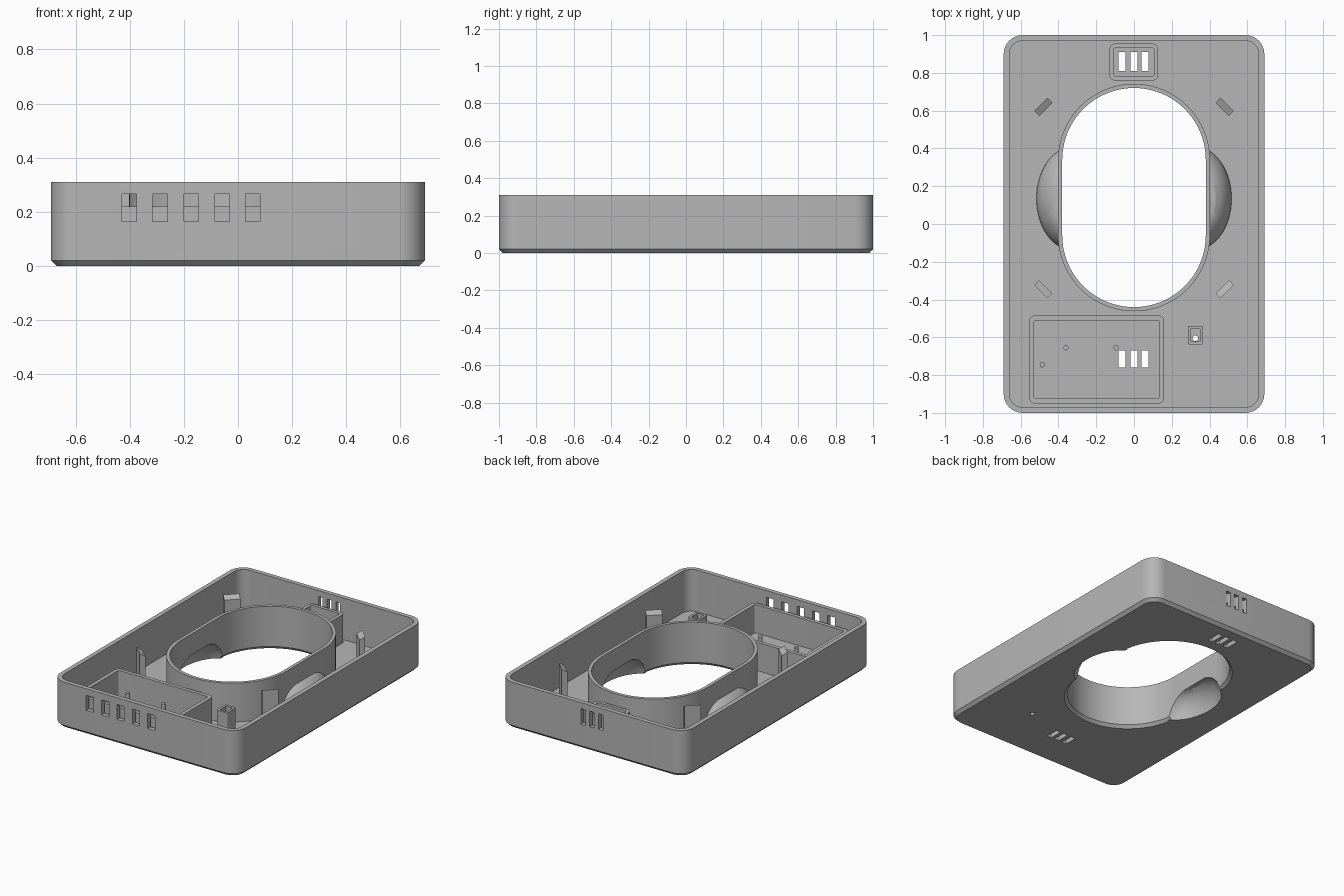
import bpy, bmesh, math
from mathutils import Matrix, Vector

if "Cube" in bpy.data.objects:
    bpy.data.objects.remove(bpy.data.objects["Cube"])

grey = bpy.data.materials.new("plain grey")
grey.diffuse_color = (0.47, 0.47, 0.47, 1)
grey.use_nodes = True
grey.node_tree.nodes["Principled BSDF"].inputs["Base Color"].default_value = grey.diffuse_color
CY = 0.14          # centre of the large opening
FLOOR = 0.03
TOP = 0.31


def make(name, bm):
    bmesh.ops.recalc_face_normals(bm, faces=bm.faces)
    me = bpy.data.meshes.new(name)
    bm.to_mesh(me)
    bm.free()
    me.materials.append(grey)
    ob = bpy.data.objects.new(name, me)
    bpy.context.collection.objects.link(ob)
    return ob


def loft(name, loops, ring=False):
    """Skin a stack of (outline, z); ring joins the last loop to the first."""
    bm = bmesh.new()
    vs = [[bm.verts.new((x, y, z)) for x, y in pts] for pts, z in loops]
    pairs = list(zip(vs, vs[1:])) + ([(vs[-1], vs[0])] if ring else [])
    for a, b in pairs:
        for i in range(len(a)):
            j = (i + 1) % len(a)
            bm.faces.new((a[i], a[j], b[j], b[i]))
    if not ring:
        bm.faces.new(vs[0])
        bm.faces.new(vs[-1])
    return make(name, bm)


def rounded(x0, x1, y0, y1, r, n=8):
    pts = []
    for k, (cx, cy) in enumerate([(x1 - r, y1 - r), (x0 + r, y1 - r),
                                  (x0 + r, y0 + r), (x1 - r, y0 + r)]):
        for i in range(n + 1):
            a = math.pi / 2 * (k + i / n)
            pts.append((cx + r * math.cos(a), cy + r * math.sin(a)))
    return pts


def stadium(r):
    return rounded(-r, r, CY - 0.2 - r, CY + 0.2 + r, r, 20)


def ellipse(cx, cy, rx, ry, n=64):
    return [(cx + rx * math.cos(2 * math.pi * i / n),
             cy + ry * math.sin(2 * math.pi * i / n)) for i in range(n)]


def boxes(name, specs):
    bm = bmesh.new()
    for x0, x1, y0, y1, z0, z1 in specs:
        m = Matrix.Translation(((x0 + x1) / 2, (y0 + y1) / 2, (z0 + z1) / 2)) \
            @ Matrix.Diagonal((x1 - x0, y1 - y0, z1 - z0, 1))
        bmesh.ops.create_cube(bm, size=1, matrix=m)
    return make(name, bm)


def cut(ob, *cutters):
    for c in cutters:
        m = ob.modifiers.new("cut", 'BOOLEAN')
        m.operation, m.solver, m.object = 'DIFFERENCE', 'EXACT', c
    dg = bpy.context.evaluated_depsgraph_get()
    me = bpy.data.meshes.new_from_object(ob.evaluated_get(dg))
    ob.modifiers.clear()
    ob.data = me


def walls(name, x0, x1, y0, y1, t, r, top):
    """Open rectangular enclosure standing on the floor."""
    outer = rounded(x0, x1, y0, y1, r)
    inner = rounded(x0 + t, x1 - t, y0 + t, y1 - t, r * 0.4)
    return loft(name, [(outer, FLOOR - 0.005), (outer, top), (inner, top),
                       (inner, FLOOR - 0.005)], ring=True)


def dome(name, side, shrink, z0):
    """Finger scoop body: elliptical sections narrowing to a flat top."""
    loops = [(1, z0)] if z0 < 0 else []
    loops += [(s, z) for s, z in [(1, 0), (0.97, 0.05), (0.91, 0.09),
                                  (0.78, 0.13), (0.67, 0.15), (0.54, 0.165)]]
    return loft(name, [(ellipse(side * 0.33, CY - 0.005, 0.19 * s - shrink,
                                0.275 * s - shrink),
                        z if z <= 0 else z - shrink * 0.8) for s, z in loops])


# Tray shell with chamfered bottom edge
tray = loft("tray", [
    (rounded(-.67, .67, -.98, .98, .08), 0),
    (rounded(-.69, .69, -1, 1, .10), .02),
    (rounded(-.69, .69, -1, 1, .10), TOP),
    (rounded(-.66, .66, -.97, .97, .07), TOP),
    (rounded(-.66, .66, -.97, .97, .07), FLOOR)])

# Collar around the opening, flared at the underside
collar = loft("opening_collar", [
    (stadium(.402), 0), (stadium(.402), .29), (stadium(.38), .29),
    (stadium(.38), .02), (stadium(.398), 0)], ring=True)

# Cutters
hole = loft("cut_opening", [(stadium(.402), -.1), (stadium(.402), .5)])
core = loft("cut_core", [(stadium(.392), -.1), (stadium(.392), .5)])
hollows = [dome("cut_scoop", s, .02, -.05) for s in (-1, 1)]
slots = boxes("cut_slots",
              [(x - .027, x + .027, -1.1, -.96, .165, .265)
               for x in (-.402, -.288, -.173, -.058, .055)]
              + [(x - .016, x + .016, .96, 1.1, .165, .27) for x in (-.065, 0, .065)]
              + [(x - .018, x + .018, y0, y1, -.1, .1)
                 for x in (-.063, 0, .058) for y0, y1 in ((-.76, -.67), (.81, .91))])
pinhole = loft("cut_pinhole", [(ellipse(.325, -.605, .015, .015, 20), z)
                               for z in (-.1, .1)])
cut(tray, hole, *hollows, slots, pinhole)
cut(collar, *hollows)

# Finger scoops on both sides of the opening
for side, hollow, label in ((-1, hollows[0], "left"), (1, hollows[1], "right")):
    scoop = dome("finger_scoop_" + label, side, 0, 0)
    cut(scoop, hollow, core)

for ob in [hole, core, slots, pinhole] + hollows:
    bpy.data.objects.remove(ob)

# Compartments
walls("front_compartment", -.555, .16, -.95, -.485, .025, .03, .22)
walls("back_compartment", -.13, .128, .76, .955, .022, .03, .22)
walls("small_socket", .285, .365, -.637, -.54, .015, .008, .22)

# Locating pins
for i, (x, y) in enumerate([(-.485, -.745), (-.36, -.655), (-.095, -.655)]):
    c = ellipse(x, y, .014, .014, 20)
    loft("pin_%d" % (i + 1), [(c, FLOOR - .005), (c, .17)])

# Corner clips: diagonal posts with a sloping top
for sx in (-1, 1):
    for y, sy in ((.62, 1), (-.345, -1)):
        clip = boxes("corner_clip", [(-.05, .05, -.018, .018, FLOOR - .005, .305)])
        out = Vector((sx, sy, 0)).normalized()
        for v in clip.data.vertices:
            if v.co.z > .2 and v.co.y < 0:
                v.co.z -= .02
        rot = Matrix.Rotation(math.atan2(out.y, out.x) - math.pi / 2, 4, 'Z')
        clip.data.transform(Matrix.Translation((sx * .48, y, 0)) @ rot)

# Smooth curved walls, keep edges crisp
for ob in bpy.context.collection.objects:
    ob.select_set(True)
bpy.context.view_layer.objects.active = tray
bpy.ops.object.shade_smooth_by_angle(angle=math.radians(30))
